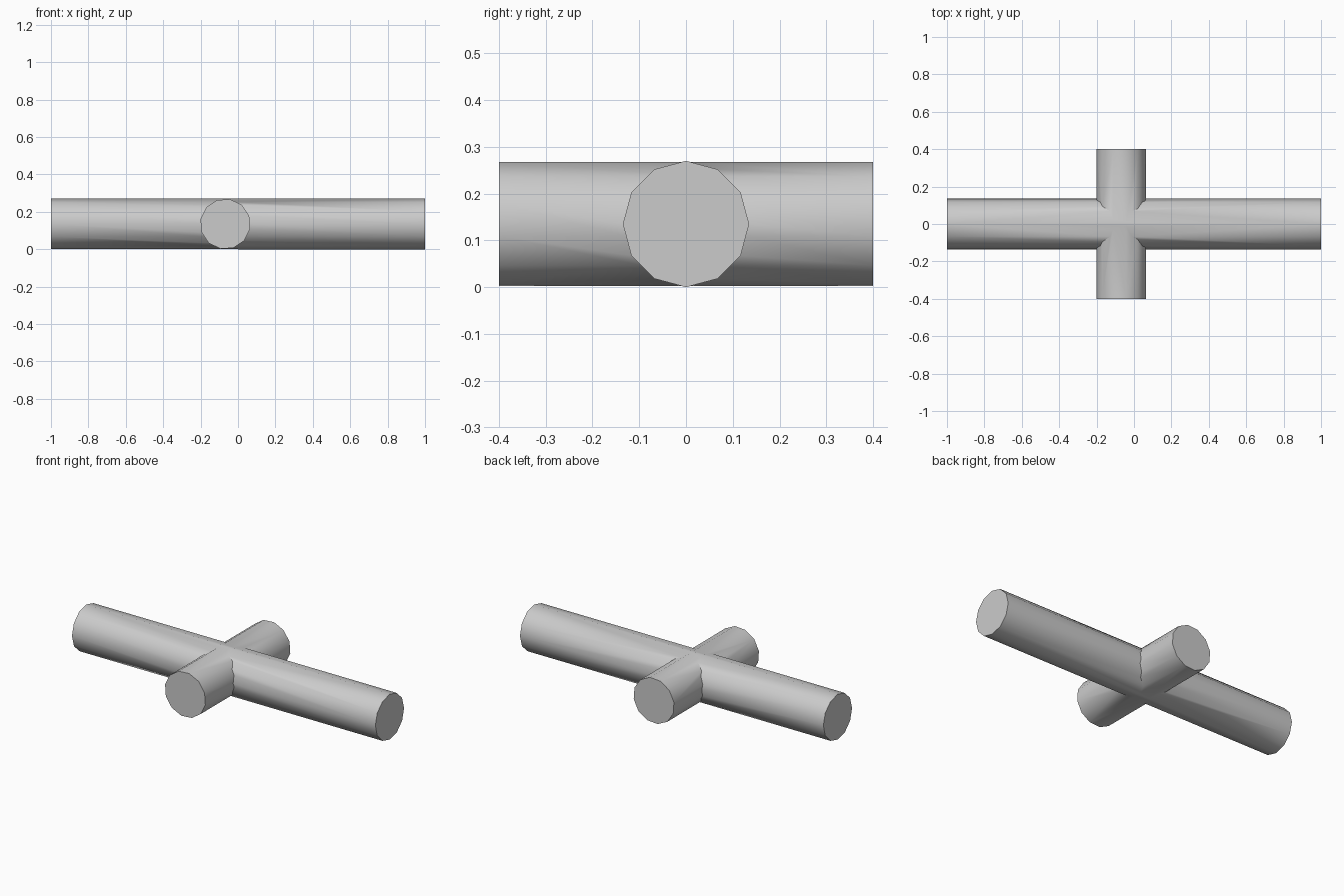
import bpy
import math

if "Cube" in bpy.data.objects:
    bpy.data.objects.remove(bpy.data.objects["Cube"], do_unlink=True)

RADIUS = 0.135
SIDES = 12

# Plain grey material
grey = bpy.data.materials.new("plain_grey")
grey.use_nodes = True
colour = (0.6, 0.6, 0.6, 1)
grey.diffuse_color = colour
grey.node_tree.nodes["Principled BSDF"].inputs["Base Color"].default_value = colour


def add_pipe(name, length, x, rotation):
    bpy.ops.mesh.primitive_cylinder_add(
        vertices=SIDES, radius=RADIUS, depth=length,
        location=(x, 0, RADIUS), rotation=rotation)
    pipe = bpy.context.object
    pipe.name = name
    pipe.data.materials.append(grey)
    return pipe


# Short cross pipe, turned slightly about its own axis, and long main pipe
cross_pipe = add_pipe("cross_pipe", 0.8, -0.068, (math.pi / 2, math.radians(11), 0))
main_pipe = add_pipe("four_way_pipe", 2.0, 0, (0, math.pi / 2, 0))

# Join both pipes into one closed four-way body
union = main_pipe.modifiers.new("union", "BOOLEAN")
union.operation = "UNION"
union.solver = "EXACT"
union.object = cross_pipe
bpy.ops.object.modifier_apply(modifier=union.name)
bpy.data.objects.remove(cross_pipe, do_unlink=True)

# Smooth walls, sharp end caps and junction creases
bpy.ops.object.shade_smooth_by_angle(angle=math.radians(40))
